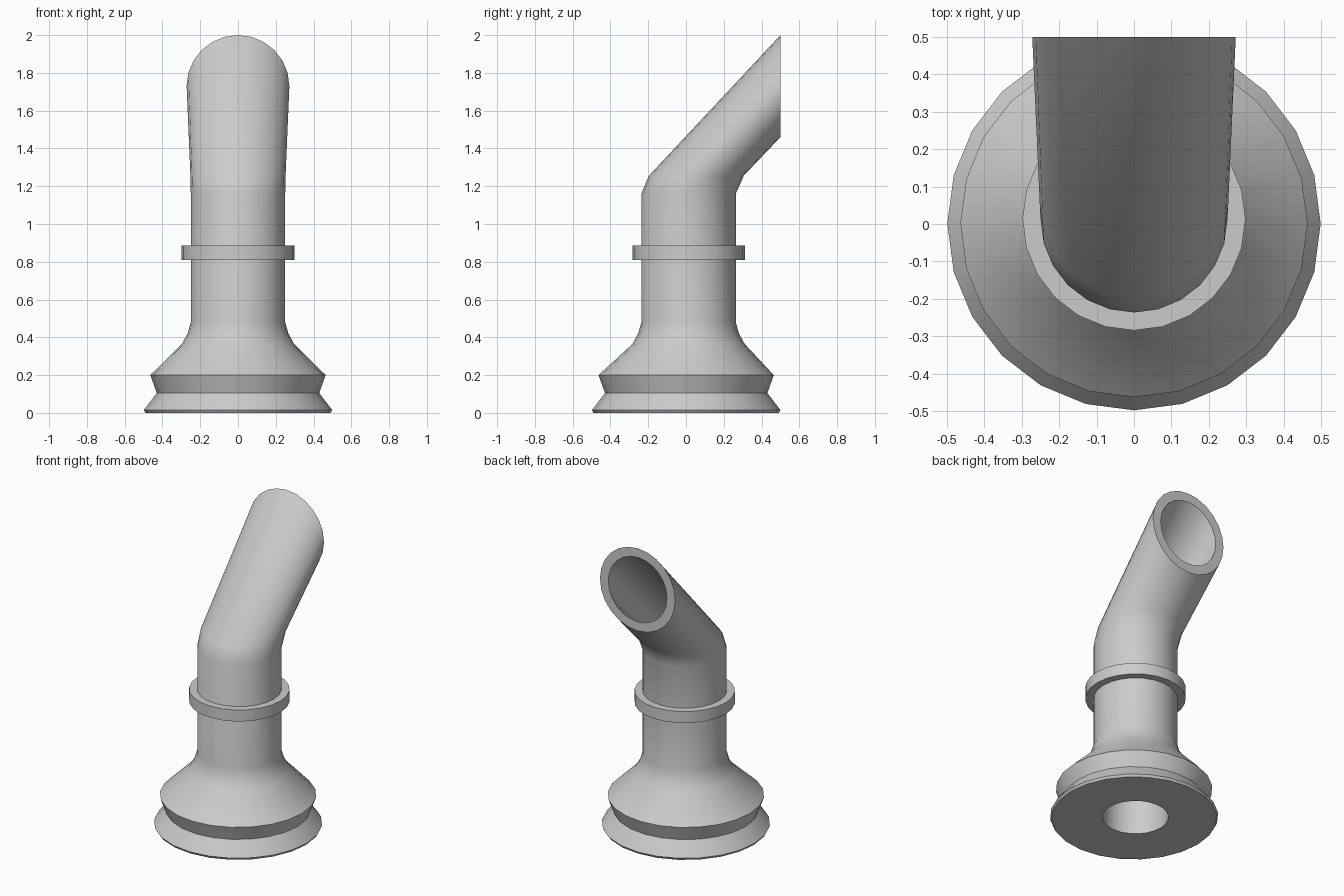
import bpy, bmesh, math
from mathutils import Vector

SIDES = 24
PIPE_Y = 0.0135   # pipe axis sits slightly behind the base axis

cube = bpy.data.objects.get("Cube")
if cube:
    bpy.data.objects.remove(cube, do_unlink=True)

grey = bpy.data.materials.new("plain grey")
grey.use_nodes = True
colour = (0.6, 0.6, 0.6, 1)
grey.diffuse_color = colour
grey.node_tree.nodes["Principled BSDF"].inputs["Base Color"].default_value = colour


def level(r, z, y=PIPE_Y):
    """Horizontal ring: half width, front point (y, z), back point (y, z)."""
    return r, (y - r, z), (y + r, z)


def shrink(ring, k):
    """Same ring scaled about its centre, for the bore."""
    r, f, b = ring
    c, h = (Vector(f) + Vector(b)) / 2, (Vector(b) - Vector(f)) / 2 * k
    return r * k, tuple(c - h), tuple(c + h)


def loft(name, rings):
    """Closed skin running through all rings and back to the first."""
    bm = bmesh.new()
    loops = []
    for r, f, b in rings:
        c, h = (Vector(f) + Vector(b)) / 2, (Vector(b) - Vector(f)) / 2
        loop = []
        for i in range(SIDES):
            a = math.tau * i / SIDES
            p = c + h * math.sin(a)
            loop.append(bm.verts.new((r * math.cos(a), p.x, p.y)))
        loops.append(loop)
    for lo, hi in zip(loops, loops[1:] + loops[:1]):
        for i in range(SIDES):
            j = (i + 1) % SIDES
            bm.faces.new((lo[i], lo[j], hi[j], hi[i]))
    bmesh.ops.recalc_face_normals(bm, faces=bm.faces)
    mesh = bpy.data.meshes.new(name)
    bm.to_mesh(mesh)
    bm.free()
    mesh.materials.append(grey)
    ob = bpy.data.objects.new(name, mesh)
    bpy.context.collection.objects.link(ob)
    bpy.ops.object.select_all(action='DESELECT')
    ob.select_set(True)
    bpy.context.view_layer.objects.active = ob
    bpy.ops.object.shade_smooth_by_angle(angle=math.radians(30))
    return ob


# Flared foot and shoulder
foot = [level(r, z, 0.001) for r, z in
        [(0.49, 0), (0.499, 0.015), (0.43, 0.105), (0.464, 0.2)]]
shoulder = [level(r, z) for r, z in [(0.297, 0.365), (0.267, 0.42), (0.25, 0.48)]]

# Straight pipe, bend and slanted spout cut by a vertical plane
spout = [level(0.25, 1.16),
         (0.252, (-0.197, 1.255), (0.307, 1.257)),
         (0.272, (0.5, 2.0), (0.5, 1.46))]

# Bore, from the mouth back down to the foot
bore = [shrink(ring, 0.78) for ring in reversed(spout)] + [level(0.195, 0)]

loft("spouted_pipe", foot + shoulder + spout + bore)

# Collar around the pipe
loft("collar", [level(0.24, 0.81), level(0.298, 0.81),
                level(0.298, 0.885), level(0.24, 0.885)])
